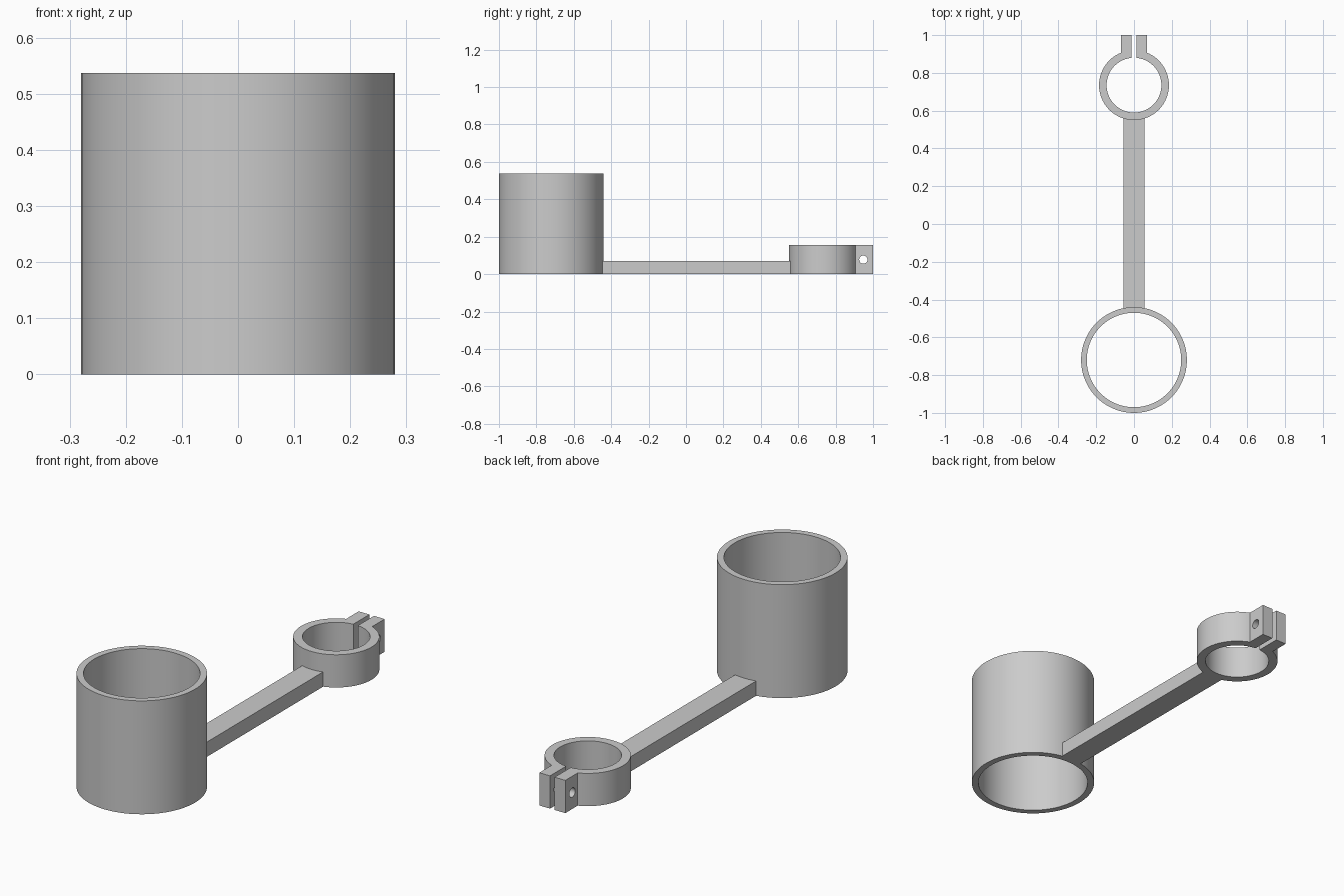
import bpy, bmesh, math

cube = bpy.data.objects.get("Cube")
if cube:
    bpy.data.objects.remove(cube, do_unlink=True)

grey = bpy.data.materials.new("plain grey")
grey.use_nodes = True
COLOUR = (0.6, 0.6, 0.6, 1)
grey.diffuse_color = COLOUR
grey.node_tree.nodes["Principled BSDF"].inputs["Base Color"].default_value = COLOUR

CUP_Y, CUP_R, CUP_BORE, CUP_H = -0.72, 0.28, 0.25, 0.537
CLAMP_Y, CLAMP_R, CLAMP_BORE, CLAMP_H = 0.735, 0.185, 0.145, 0.155
GAP, EAR = 0.012, 0.068


def finish(name, bm):
    """Turn a bmesh into a smooth-shaded object with sharp edges kept."""
    bmesh.ops.recalc_face_normals(bm, faces=bm.faces)
    mesh = bpy.data.meshes.new(name)
    bm.to_mesh(mesh)
    bm.free()
    mesh.materials.append(grey)
    obj = bpy.data.objects.new(name, mesh)
    bpy.context.collection.objects.link(obj)
    bpy.ops.object.select_all(action="DESELECT")
    obj.select_set(True)
    bpy.context.view_layer.objects.active = obj
    bpy.ops.object.shade_smooth_by_angle(angle=math.radians(30))
    return obj


def arc(radius, cy, start, end, steps):
    angles = [start + (end - start) * i / steps for i in range(steps + 1)]
    return [(radius * math.cos(a), cy + radius * math.sin(a)) for a in angles]


def wall(name, outer, inner, height, closed):
    """Raise a wall between two matching outlines."""
    bm = bmesh.new()
    rows = [[bm.verts.new((x, y, z)) for x, y in line]
            for line, z in ((outer, 0), (outer, height), (inner, height), (inner, 0))]
    n = len(outer)
    for a, b in zip(rows, rows[1:] + rows[:1]):
        for i in range(n if closed else n - 1):
            j = (i + 1) % n
            bm.faces.new((a[i], a[j], b[j], b[i]))
    if not closed:
        for end in (0, -1):
            bm.faces.new([row[end] for row in rows])
    return finish(name, bm)


def box(name, x0, x1, y0, y1, z0, z1):
    bm = bmesh.new()
    bmesh.ops.create_cube(bm, size=1)
    for v in bm.verts:
        v.co = (x1 if v.co.x > 0 else x0, y1 if v.co.y > 0 else y0, z1 if v.co.z > 0 else z0)
    return finish(name, bm)


# Large open cup
turn = 2 * math.pi
wall("cup_ring", arc(CUP_R, CUP_Y, 0, turn, 96)[:-1],
     arc(CUP_BORE, CUP_Y, 0, turn, 96)[:-1], CUP_H, True)

# Connecting bar, ends buried in both ring walls
box("connecting_bar", -0.055, 0.055, CUP_Y + 0.265, CLAMP_Y - 0.165, 0, 0.07)

# Split clamp ring: the ends of both arcs lie on the sides of the gap
outer_a, inner_a = math.acos(GAP / CLAMP_R), math.acos(GAP / CLAMP_BORE)
wall("clamp_ring", arc(CLAMP_R, CLAMP_Y, outer_a, outer_a - turn + math.pi - 2 * outer_a
                       + 2 * outer_a - math.pi + (math.pi - 2 * outer_a), 96),
     arc(CLAMP_BORE, CLAMP_Y, inner_a, inner_a - turn + (math.pi - 2 * inner_a), 96),
     CLAMP_H, False)

# Clamp ears with a bolt hole drilled across both
bm = bmesh.new()
bmesh.ops.create_cone(bm, cap_ends=True, segments=32, radius1=0.022, radius2=0.022, depth=0.4)
for v in bm.verts:
    v.co = (v.co.z, v.co.x + 0.948, v.co.y + CLAMP_H / 2)
drill = finish("bolt_hole_cutter", bm)
drill.hide_render = True

root = CLAMP_Y + math.sqrt(CLAMP_BORE ** 2 - GAP ** 2) + 0.008
for side, x0, x1 in (("left", GAP, EAR), ("right", -EAR, -GAP)):
    ear = box(side + "_clamp_ear", x0, x1, root, 1, 0, CLAMP_H)
    cut = ear.modifiers.new("bolt hole", "BOOLEAN")
    cut.operation = "DIFFERENCE"
    cut.solver = "EXACT"
    cut.object = drill
    bpy.ops.object.modifier_apply(modifier=cut.name)
    bpy.ops.object.shade_smooth_by_angle(angle=math.radians(30))
bpy.data.objects.remove(drill, do_unlink=True)
